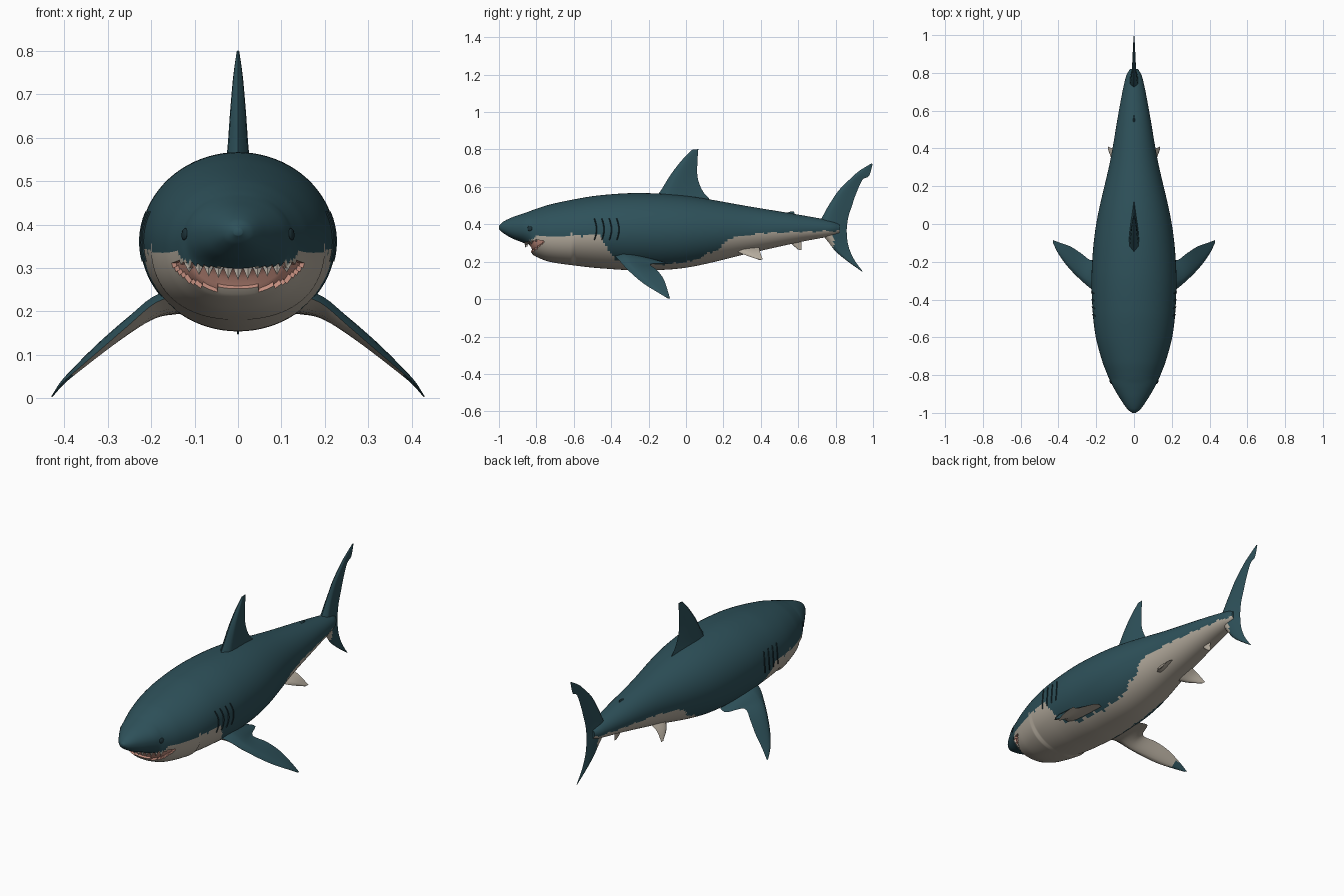
import bpy, bmesh, math
from mathutils import Vector, Matrix
from mathutils.bvhtree import BVHTree

if "Cube" in bpy.data.objects:
    bpy.data.objects.remove(bpy.data.objects["Cube"])


def material(name, rgb):
    m = bpy.data.materials.new(name)
    m.diffuse_color = (*rgb, 1)
    m.use_nodes = True
    m.node_tree.nodes["Principled BSDF"].inputs["Base Color"].default_value = m.diffuse_color
    return m


TEAL = material("deep teal", (0.027, 0.082, 0.102))
PALE = material("pale belly", (0.46, 0.41, 0.34))
PINK = material("mouth pink", (0.55, 0.27, 0.21))
TOOTH = material("tooth ivory", (0.56, 0.51, 0.44))
DARK = material("dark slit", (0.012, 0.032, 0.04))


def spline(rows, x):
    """Smooth interpolation of rows keyed by their first value."""
    n = len(rows)
    i = max(0, min(n - 2, sum(r[0] <= x for r in rows) - 1))

    def slope(j, k):
        a, b = rows[max(j - 1, 0)], rows[min(j + 1, n - 1)]
        return (b[k] - a[k]) / (b[0] - a[0])
    p, q = rows[i], rows[i + 1]
    h = q[0] - p[0]
    t = (x - p[0]) / h
    return [p[k] * (2*t**3 - 3*t*t + 1) + q[k] * (3*t*t - 2*t**3)
            + h * slope(i, k) * (t**3 - 2*t*t + t) + h * slope(i + 1, k) * (t**3 - t*t)
            for k in range(1, len(p))]


def linear(rows, x):
    for (a, va), (b, vb) in zip(rows, rows[1:]):
        if x <= b:
            return va + (vb - va) * max(0, (x - a) / (b - a))
    return rows[-1][1]


def loft(bm, rings):
    vs = [[bm.verts.new(p) for p in r] for r in rings]
    for a, b in zip(vs, vs[1:]):
        for i in range(len(a)):
            j = (i + 1) % len(a)
            bm.faces.new((a[i], a[j], b[j], b[i]))
    bm.faces.new(vs[0])
    bm.faces.new(vs[-1])
    bmesh.ops.recalc_face_normals(bm, faces=bm.faces)


def finish(bm, name, mats, mirror=False, angle=50):
    me = bpy.data.meshes.new(name)
    bm.to_mesh(me)
    bm.free()
    for m in mats:
        me.materials.append(m)
    me.shade_smooth()
    me.set_sharp_from_angle(angle=math.radians(angle))
    ob = bpy.data.objects.new(name, me)
    bpy.context.collection.objects.link(ob)
    if mirror:
        ob.modifiers.new("mirror", 'MIRROR')
    return ob


def fin(name, stations, mats, rule=None, mirror=False, k=8, steps=4):
    """Stations: leading point, trailing point, half thickness, from root to tip."""
    rows = [(i, *a, *b, t) for i, (a, b, t) in enumerate(stations)]
    n = (len(rows) - 1) * steps
    cuts = [spline(rows, i / steps) for i in range(n + 1)]
    mids = [(Vector(c[:3]) + Vector(c[3:6])) / 2 for c in cuts]
    rings = []
    for i, c in enumerate(cuts):
        a, b, t = Vector(c[:3]), Vector(c[3:6]), c[6]
        span = mids[min(i + 1, n)] - mids[max(i - 1, 0)]
        nrm = (b - a).cross(span).normalized()
        side = [(j / k, math.sin(math.pi * math.sqrt(j / k)) * t) for j in range(k + 1)]
        ring = [a.lerp(b, u) + nrm * h for u, h in side]
        ring += [a.lerp(b, u) - nrm * h for u, h in side[-2:0:-1]]
        rings.append(ring)
    bm = bmesh.new()
    loft(bm, rings)
    if rule:
        for f in bm.faces:
            f.material_index = int(rule(f.calc_center_median(), f.normal))
    return finish(bm, name, mats, mirror)


def flat(rows):
    """Upright centre-line stations from (y, z, y, z, half thickness)."""
    return [((0, a, b), (0, c, d), t) for a, b, c, d, t in rows]


# Body: y, top, bottom, half width
PROFILE = [
    (-1.0, .392, .375, .010), (-.98, .412, .355, .035), (-.93, .437, .325, .070),
    (-.87, .458, .300, .106), (-.84, .468, .277, .121), (-.825, .474, .245, .129),
    (-.80, .483, .226, .140), (-.73, .505, .200, .167), (-.60, .533, .180, .202),
    (-.46, .555, .165, .219), (-.25, .567, .154, .224), (0, .552, .168, .200),
    (.34, .495, .245, .125), (.61, .450, .305, .078), (.78, .418, .338, .043),
    (.82, .402, .352, .022)]
# Height of the belly colour line along the body
LINE = [(-1, .25), (-.9, .28), (-.86, .30), (-.8, .335), (-.46, .345), (-.42, .27),
        (-.38, .215), (-.3, .19), (-.11, .185), (.02, .2), (.18, .265), (.22, .32),
        (.37, .35), (.61, .36), (.82, .365)]
RINGS, SIDES = 150, 80
rings = []
for i in range(RINGS + 1):
    y = -1 + 1.82 * (i / RINGS) ** 1.5
    top, bot, w = spline(PROFILE, y)
    zc, h = (top + bot) / 2, (top - bot) / 2
    ring = []
    for j in range(SIDES):
        a = 2 * math.pi * j / SIDES
        c, s = math.cos(a), math.sin(a)
        # the lower head is a little squarer, which widens the mouth
        e = 0.86 if s < 0 and y < -.6 else 1
        ring.append((w * math.copysign(abs(c) ** e, c), y,
                     zc + h * math.copysign(abs(s) ** e, s)))
    rings.append(ring)
bm = bmesh.new()
loft(bm, rings)
mouth = []
for f in bm.faces:
    p = f.calc_center_median()
    u = abs(p.x) / .15
    wave = .004 * math.sin(p.y * 70) + .003 * math.sin(p.y * 173)
    f.material_index = int(p.z < linear(LINE, p.y) + wave)
    if p.y < -.70 and u < 1 and .25 + .055 * u**4 < p.z < .30 + .016 * u**2:
        f.material_index = 2
        mouth.append(f)
skin = BVHTree.FromBMesh(bm)
# Sink the mouth into the head
rim = bmesh.ops.inset_region(bm, faces=mouth, thickness=.003, depth=-.010,
                             use_even_offset=False)
for f in rim["faces"]:
    f.material_index = 2
finish(bm, "body", [TEAL, PALE, PINK])

# Teeth hanging from the upper lip
bm = bmesh.new()
for i in range(-5, 6):
    x = i * .0225
    z = .300 + .016 * (x / .15) ** 2
    hit = skin.ray_cast(Vector((x, -2, z - .004)), Vector((0, 1, 0)))[0]
    if hit:
        size = .031 - .0016 * abs(i)
        m = (Matrix.Translation((x, hit.y + .004, z - size / 2 + .003))
             @ Matrix.Diagonal((1, .45, -1, 1)))
        bmesh.ops.create_cone(bm, cap_ends=True, segments=4, radius1=.012,
                              radius2=0, depth=size, matrix=m)
bmesh.ops.recalc_face_normals(bm, faces=bm.faces)
finish(bm, "teeth", [TOOTH], angle=20)

# Eyes
hit, nrm = skin.ray_cast(Vector((2, -.835, .378)), Vector((-1, 0, 0)))[:2]
bm = bmesh.new()
m = (Matrix.Translation(hit) @ nrm.to_track_quat('Z', 'Y').to_matrix().to_4x4()
     @ Matrix.Diagonal((1, 1, .35, 1)))
bmesh.ops.create_uvsphere(bm, u_segments=16, v_segments=10, radius=.014, matrix=m)
finish(bm, "eyes", [DARK], mirror=True)

# Gill slits: thin raised strips following the skin
bm = bmesh.new()
for i in range(4):
    prev = None
    for k in range(9):
        z = .315 + .115 * k / 8
        y = -.49 + .04 * i + .012 * math.sin(math.pi * k / 8)
        row = []
        for dy, lift in ((-.004, -.001), (0, .004), (.004, -.001)):
            hit = skin.ray_cast(Vector((2, y + dy, z)), Vector((-1, 0, 0)))[0]
            row.append(bm.verts.new(hit + Vector((lift, 0, 0))))
        if prev:
            for a in (0, 1):
                bm.faces.new((prev[a], prev[a + 1], row[a + 1], row[a]))
        prev = row
finish(bm, "gill_slits", [DARK], mirror=True)

# Fins on the centre line
fin("dorsal_fin", flat([
    (-.18, .52, .13, .53, .030), (-.135, .58, .088, .58, .024), (-.08, .668, .062, .65, .018),
    (-.02, .745, .061, .735, .011), (.032, .798, .066, .802, .003)]), [TEAL])
fin("tail_fin", flat([
    (.992, .726, .998, .722, .002), (.93, .688, .978, .658, .005), (.89, .654, .943, .637, .007),
    (.82, .585, .908, .56, .010), (.775, .52, .886, .495, .013), (.74, .46, .868, .44, .018),
    (.715, .40, .860, .385, .024), (.735, .34, .860, .345, .022), (.765, .30, .864, .305, .016),
    (.80, .255, .876, .26, .011), (.86, .205, .903, .205, .007), (.937, .150, .946, .146, .002)]),
    [TEAL, PALE], lambda p, n: p.y < .79 and p.z < .345)
fin("second_dorsal_fin", flat([
    (.50, .44, .60, .435, .009), (.53, .458, .582, .452, .006), (.558, .468, .578, .467, .002)]),
    [TEAL])
fin("anal_fin", flat([
    (.54, .32, .62, .32, .009), (.57, .29, .617, .29, .007), (.60, .264, .618, .263, .002)]),
    [PALE])

# Paired fins
fin("pectoral_fins", [
    ((.13, -.40, .240), (.13, -.11, .195), .026), ((.19, -.37, .220), (.175, -.10, .190), .022),
    ((.25, -.325, .170), (.22, -.19, .187), .017), ((.31, -.27, .118), (.28, -.155, .155), .013),
    ((.36, -.215, .075), (.335, -.12, .108), .009), ((.405, -.15, .035), (.39, -.10, .052), .005),
    ((.428, -.10, .005), (.430, -.085, .002), .0015)],
    [TEAL, PALE], lambda p, n: n.z < -.05 and p.x < .385, mirror=True)
fin("pelvic_fins", [
    ((.05, .25, .265), (.05, .39, .285), .014), ((.10, .31, .238), (.10, .395, .256), .009),
    ((.135, .39, .210), (.138, .41, .212), .002)], [PALE], mirror=True)
